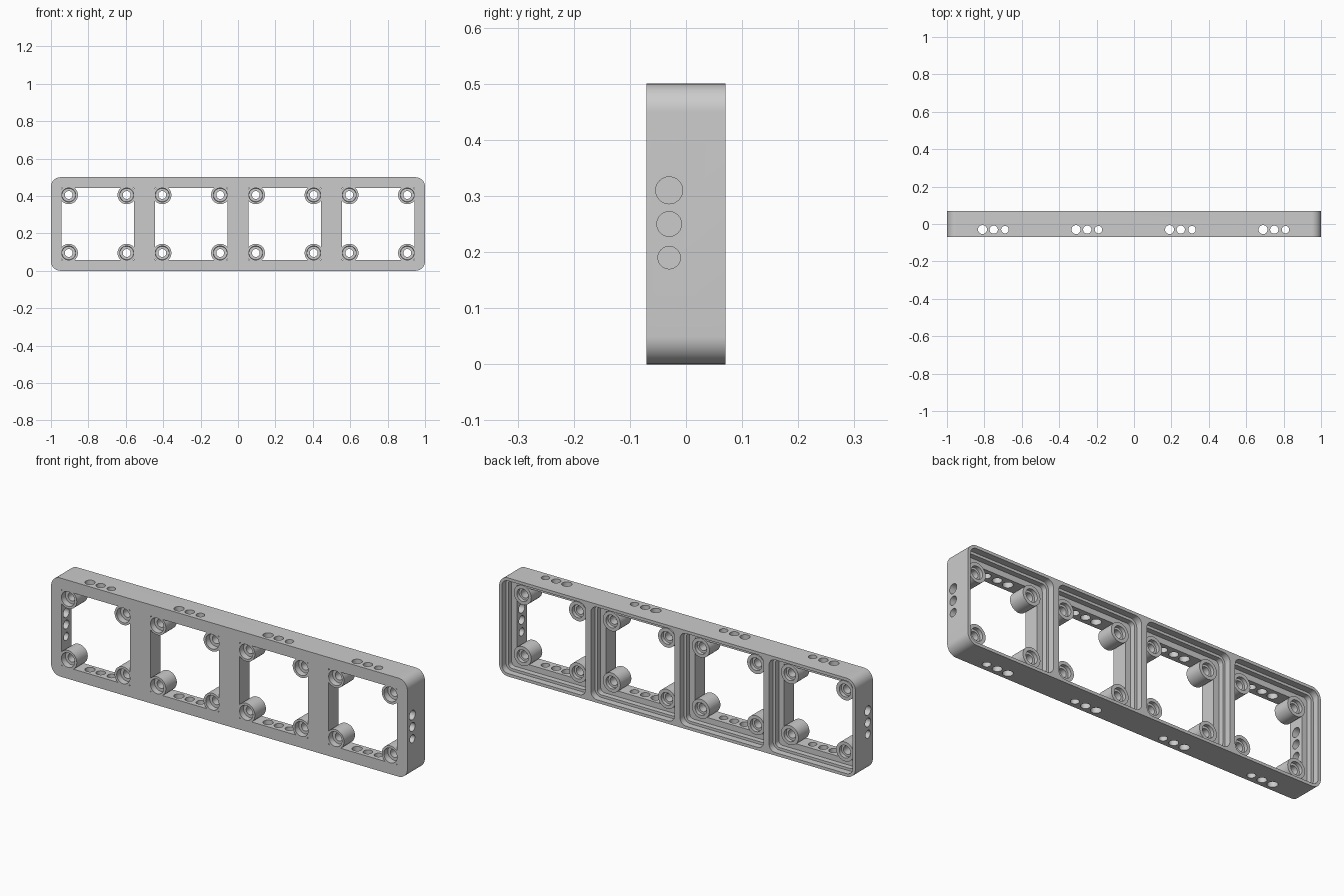
import bpy, bmesh, math
from mathutils import Matrix, Vector

if "Cube" in bpy.data.objects:
    bpy.data.objects.remove(bpy.data.objects["Cube"], do_unlink=True)

grey = bpy.data.materials.new("light_grey_plastic")
grey.use_nodes = True
grey.diffuse_color = (0.6, 0.6, 0.6, 1)
grey.node_tree.nodes["Principled BSDF"].inputs["Base Color"].default_value = (0.6, 0.6, 0.6, 1)

FRONT, BACK, MID = -0.07, 0.07, 0.25
CELLS = [-0.75, -0.25, 0.25, 0.75]
SCREW = 0.155
ALONG_Y = Matrix.Rotation(-math.pi / 2, 4, 'X')
ALONG_X = Matrix.Rotation(math.pi / 2, 4, 'Y')


def rounded_block(bm, cx, half_x, half_z, y0, y1, radius, steps=8):
    """Block along y with rounded corners in the xz plane."""
    outline = []
    corners = [(1, 1), (-1, 1), (-1, -1), (1, -1)]
    for i, (sx, sz) in enumerate(corners):
        for k in range(steps + 1 if radius else 1):
            a = math.pi / 2 * (i + k / steps)
            outline.append((cx + sx * (half_x - radius) + radius * math.cos(a),
                            MID + sz * (half_z - radius) + radius * math.sin(a)))
    rings = [[bm.verts.new((x, y, z)) for x, z in outline] for y in (y0, y1)]
    skin(bm, rings)


def lathe(bm, profile, place, sides=40):
    """Closed turned solid from (radius, height) points."""
    rings = []
    for r, h in profile:
        angles = [math.tau * k / sides for k in range(sides)]
        rings.append([bm.verts.new(place @ Vector((r * math.cos(a), r * math.sin(a), h)))
                      for a in angles])
    skin(bm, rings)


def skin(bm, rings):
    for a, b in zip(rings, rings[1:]):
        for k in range(len(a)):
            n = (k + 1) % len(a)
            bm.faces.new((a[k], a[n], b[n], b[k]))
    bm.faces.new(rings[0][::-1])
    bm.faces.new(rings[-1])


def make(name, bm):
    bmesh.ops.recalc_face_normals(bm, faces=bm.faces)
    mesh = bpy.data.meshes.new(name)
    bm.to_mesh(mesh)
    bm.free()
    mesh.materials.append(grey)
    obj = bpy.data.objects.new(name, mesh)
    bpy.context.collection.objects.link(obj)
    return obj


def combine(target, bm, operation):
    """Apply a boolean with a temporary tool object."""
    tool = make("tool", bm)
    mod = target.modifiers.new("boolean", 'BOOLEAN')
    mod.operation, mod.solver, mod.object = operation, 'EXACT', tool
    bpy.context.view_layer.objects.active = target
    bpy.ops.object.modifier_apply(modifier=mod.name)
    bpy.data.objects.remove(tool, do_unlink=True)


# Outer frame block
bm = bmesh.new()
rounded_block(bm, 0, 1.0, 0.25, FRONT, BACK, 0.05, 12)
frame = make("four_bay_frame", bm)

# Window openings and the stepped pockets behind them
for half, start, radius in [(0.193, -0.1, 0), (0.222, 0.01, 0.022), (0.235, 0.037, 0.035)]:
    bm = bmesh.new()
    for cx in CELLS:
        rounded_block(bm, cx, half, half, start, 0.1, radius)
    combine(frame, bm, 'DIFFERENCE')

# Screw bosses in the window corners, then their stepped bores
spots = [(cx + sx * SCREW, MID + sz * SCREW) for cx in CELLS for sx in (-1, 1) for sz in (-1, 1)]
boss = [(0.049, FRONT), (0.049, 0.018)]
bore = [(0.038, -0.09), (0.036, -0.04), (0.021, -0.04),
        (0.021, 0.0), (0.032, 0.0), (0.032, 0.05)]
for profile, operation in [(boss, 'UNION'), (bore, 'DIFFERENCE')]:
    bm = bmesh.new()
    for x, z in spots:
        lathe(bm, profile, Matrix.Translation((x, 0, z)) @ ALONG_Y)
    combine(frame, bm, operation)

# Cable holes in threes through the top, bottom and both ends
bm = bmesh.new()
for offset, r in [(-0.06, 0.024), (0, 0.022), (0.06, 0.02)]:
    for cx in CELLS:
        lathe(bm, [(r, -0.1), (r, 0.6)], Matrix.Translation((cx + offset, -0.03, 0)), 32)
    for side in (-1, 1):
        lathe(bm, [(r, -0.1), (r, 0.1)],
              Matrix.Translation((side, -0.03, MID - offset)) @ ALONG_X, 32)
combine(frame, bm, 'DIFFERENCE')

# Smooth the round parts, keep edges crisp
bpy.ops.object.select_all(action='DESELECT')
frame.select_set(True)
bpy.context.view_layer.objects.active = frame
bpy.ops.object.shade_smooth_by_angle(angle=math.radians(30))
